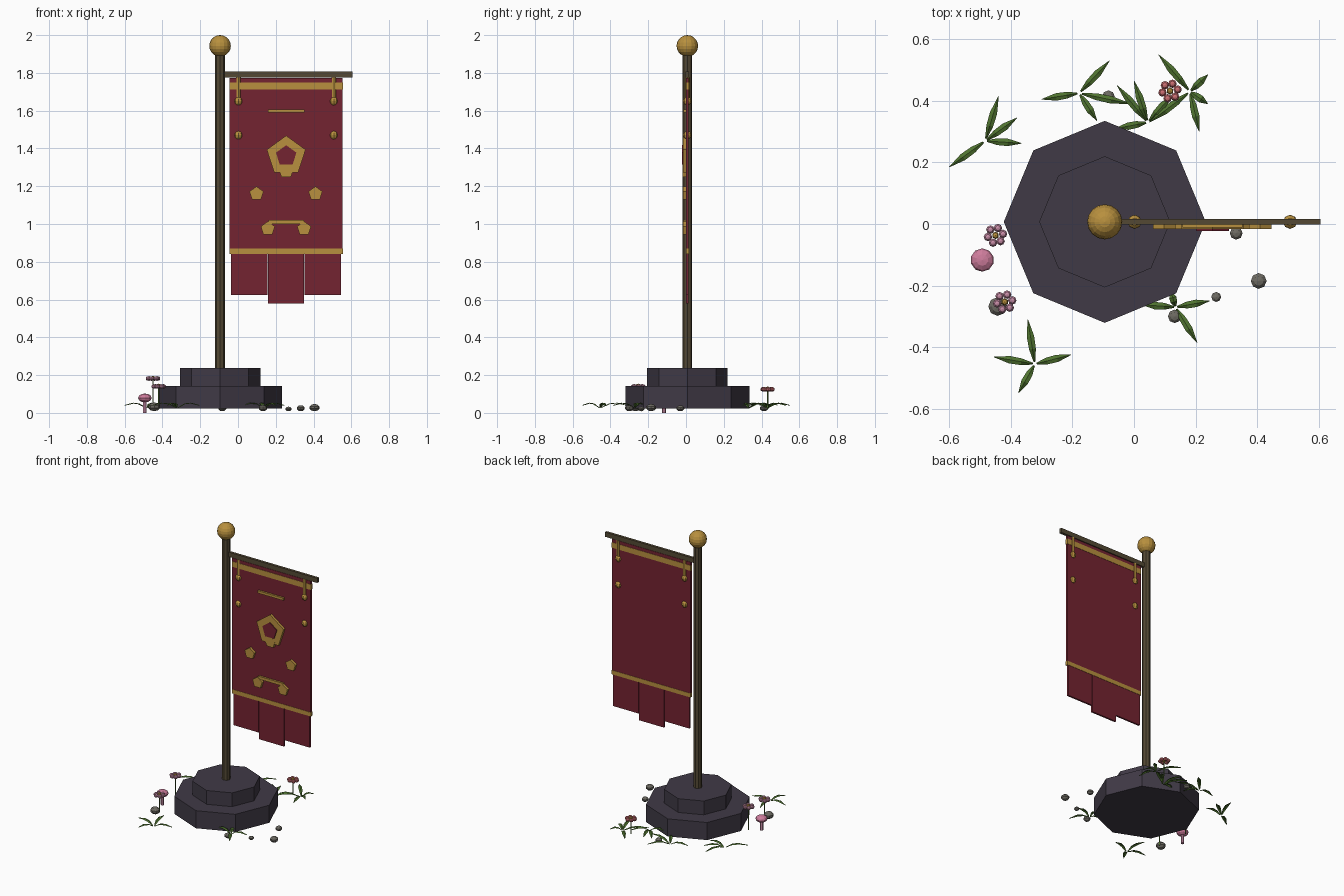
import bpy, bmesh, math
from mathutils import Vector, Matrix

if "Cube" in bpy.data.objects:
    bpy.data.objects.remove(bpy.data.objects["Cube"])

CX, CY = -0.095, 0.007  # pole axis


def mat(name, r, g, b):
    m = bpy.data.materials.new(name)
    m.diffuse_color = [(c / 255 / 12.92 if c < 11 else ((c / 255 + 0.055) / 1.055) ** 2.4)
                       for c in (r, g, b)] + [1]
    m.use_nodes = True
    m.node_tree.nodes["Principled BSDF"].inputs["Base Color"].default_value = m.diffuse_color
    return m


RED = mat("crimson cloth", 116, 35, 49)
GOLD = mat("gold", 184, 144, 62)
STONE = mat("dark stone", 64, 58, 70)
WOOD = mat("dark wood", 84, 73, 52)
LEAF = mat("leaf green", 80, 116, 48)
ROCK = mat("grey rock", 110, 107, 99)
PINK = mat("pink", 206, 124, 156)
LILAC = mat("lilac pink", 202, 142, 168)
CORAL = mat("coral pink", 206, 112, 116)


def finish(name, bm, m):
    bmesh.ops.recalc_face_normals(bm, faces=bm.faces)
    me = bpy.data.meshes.new(name)
    bm.to_mesh(me)
    bm.free()
    me.materials.append(m)
    ob = bpy.data.objects.new(name, me)
    bpy.context.collection.objects.link(ob)
    return ob


def box(name, x0, x1, y0, y1, z0, z1, m):
    bm = bmesh.new()
    bmesh.ops.create_cube(bm, size=1)
    for v in bm.verts:
        v.co = Vector(((x0 + x1) / 2 + v.co.x * (x1 - x0),
                       (y0 + y1) / 2 + v.co.y * (y1 - y0),
                       (z0 + z1) / 2 + v.co.z * (z1 - z0)))
    return finish(name, bm, m)


def prism(name, x, y, z0, z1, r, sides, m):
    bm = bmesh.new()
    bmesh.ops.create_cone(bm, cap_ends=True, segments=sides, radius1=r, radius2=r, depth=z1 - z0,
                          matrix=Matrix.Translation((x, y, (z0 + z1) / 2)))
    return finish(name, bm, m)


def ball(name, x, y, z, r, m, seg=8, rings=6, flat=1.0):
    bm = bmesh.new()
    bmesh.ops.create_uvsphere(bm, u_segments=seg, v_segments=rings, radius=r,
                              matrix=Matrix.Translation((x, y, z)) @ Matrix.Diagonal((1, 1, flat, 1)))
    return finish(name, bm, m)


def pentagon(name, x, z, r, y0, y1, m):
    bm = bmesh.new()
    ring = [(x + r * math.sin(i * math.tau / 5), z + r * math.cos(i * math.tau / 5)) for i in range(5)]
    face = bm.faces.new([bm.verts.new((px, y0, pz)) for px, pz in ring])
    ext = bmesh.ops.extrude_face_region(bm, geom=[face])["geom"]
    for v in ext:
        if isinstance(v, bmesh.types.BMVert):
            v.co.y = y1
    return finish(name, bm, m)


# Stepped stone base, pole and finial
prism("base_lower", CX, CY, 0.022, 0.143, 0.328, 8, STONE)
prism("base_upper", CX, CY, 0.143, 0.238, 0.213, 8, STONE)
prism("pole", CX, CY, 0.238, 1.91, 0.026, 8, WOOD)
ball("finial", CX, CY, 1.943, 0.057, GOLD, 16, 10)
box("crossbar", CX, 0.605, CY - 0.009, CY + 0.009, 1.775, 1.807, WOOD)

# Banner cloth, trims and hanging tails
box("banner", -0.045, 0.553, CY - 0.006, CY + 0.006, 0.845, 1.772, RED)
box("top_trim", -0.046, 0.555, CY - 0.008, CY + 0.008, 1.713, 1.75, GOLD)
box("bottom_trim", -0.046, 0.555, CY - 0.008, CY + 0.008, 0.842, 0.87, GOLD)
for name, x0, x1, z0 in (("left", -0.036, 0.156, 0.625), ("middle", 0.158, 0.35, 0.58),
                         ("right", 0.352, 0.545, 0.625)):
    box(name + "_tail", x0, x1, CY - 0.006, CY + 0.006, z0, 0.845, RED)

# Gold straps and beads at both edges
for x in (0.002, 0.507):
    prism("strap", x, CY, 1.65, 1.775, 0.013, 8, GOLD)
    for z in (1.65, 1.47):
        ball("bead", x, CY, z, 0.023, GOLD)

# Raised front emblem
Y0, Y1 = 0.002, -0.016
pentagon("emblem", 0.255, 1.36, 0.108, Y0, Y1, GOLD)
pentagon("emblem_centre", 0.255, 1.36, 0.057, Y1, Y1 - 0.006, RED)
pentagon("emblem_drop", 0.255, 1.282, 0.042, Y0, Y1 - 0.002, GOLD)
for x, z in ((0.098, 1.16), (0.41, 1.16), (0.158, 0.975), (0.35, 0.975)):
    pentagon("stud", x, z, 0.039, Y0, Y1, GOLD)
box("upper_bar", 0.158, 0.352, Y1 + 0.004, Y0, 1.59, 1.607, GOLD)
box("lower_bar", 0.162, 0.35, Y1 + 0.004, Y0, 1.0, 1.02, GOLD)


# Leaf clumps: base point followed by blade tips
def blade(bm, base, tip):
    b, t = Vector(base), Vector(tip)
    side = Vector((b.y - t.y, t.x - b.x)).normalized()
    rows = []
    for f, w, z in ((0, 0.003, 0.026), (0.3, 0.011, 0.046), (0.6, 0.012, 0.05), (1, 0.0008, 0.038)):
        p = b.lerp(t, f)
        rows.append([bm.verts.new((*(p + side * w * s), z + (0.004 if s == 0 else 0)))
                     for s in (-1, 0, 1)])
    for a, c in zip(rows, rows[1:]):
        for i in range(2):
            bm.faces.new((a[i], a[i + 1], c[i + 1], c[i]))


clumps = (
    ((-0.483, 0.27), (-0.6, 0.185), (-0.44, 0.415), (-0.38, 0.345), (-0.365, 0.262)),
    ((-0.178, 0.425), (-0.08, 0.53), (-0.3, 0.405), (-0.01, 0.39), (-0.12, 0.335)),
    ((0.045, 0.33), (0.125, 0.42), (-0.055, 0.45), (0.0, 0.465), (-0.06, 0.31)),
    ((0.182, 0.43), (0.08, 0.55), (0.24, 0.485), (0.212, 0.3), (0.24, 0.39), (0.05, 0.33)),
    ((0.135, -0.27), (0.245, -0.25), (0.205, -0.385), (0.025, -0.262), (0.12, -0.22)),
    ((-0.322, -0.455), (-0.345, -0.31), (-0.455, -0.432), (-0.205, -0.425), (-0.375, -0.548)),
)
for base, *tips in clumps:
    bm = bmesh.new()
    for tip in tips:
        start = Vector(base).lerp(Vector(tip), 0.05)
        blade(bm, start, tip)
    finish("leaf_clump", bm, LEAF)

# Scattered pebbles
for x, y, r in ((-0.083, 0.413, 0.022), (0.332, -0.03, 0.022), (0.405, -0.185, 0.027),
                (0.267, -0.237, 0.017), (0.132, -0.3, 0.023), (-0.443, -0.268, 0.032)):
    ball("pebble", x, y, 0.008 + r * 0.75, r, ROCK, 8, 5, 0.72)

# Pink bud on a short stem
prism("bud_stem", -0.493, -0.117, 0.0, 0.07, 0.011, 6, LILAC)
ball("bud", -0.493, -0.117, 0.079, 0.038, PINK, 10, 6, 0.62)

# Six-petalled flowers
for x, y, z, m in ((-0.45, -0.037, 0.182, LILAC), (-0.42, -0.253, 0.14, LILAC),
                   (0.117, 0.432, 0.125, CORAL)):
    prism("flower_stem", x, y, 0.02, z, 0.004, 5, LEAF)
    ball("flower_centre", x, y, z + 0.003, 0.012, GOLD, 6, 4)
    for i in range(6):
        a = i * math.tau / 6 + 0.2
        ball("petal", x + 0.025 * math.cos(a), y + 0.025 * math.sin(a), z, 0.0145, m, 8, 5, 0.85)
